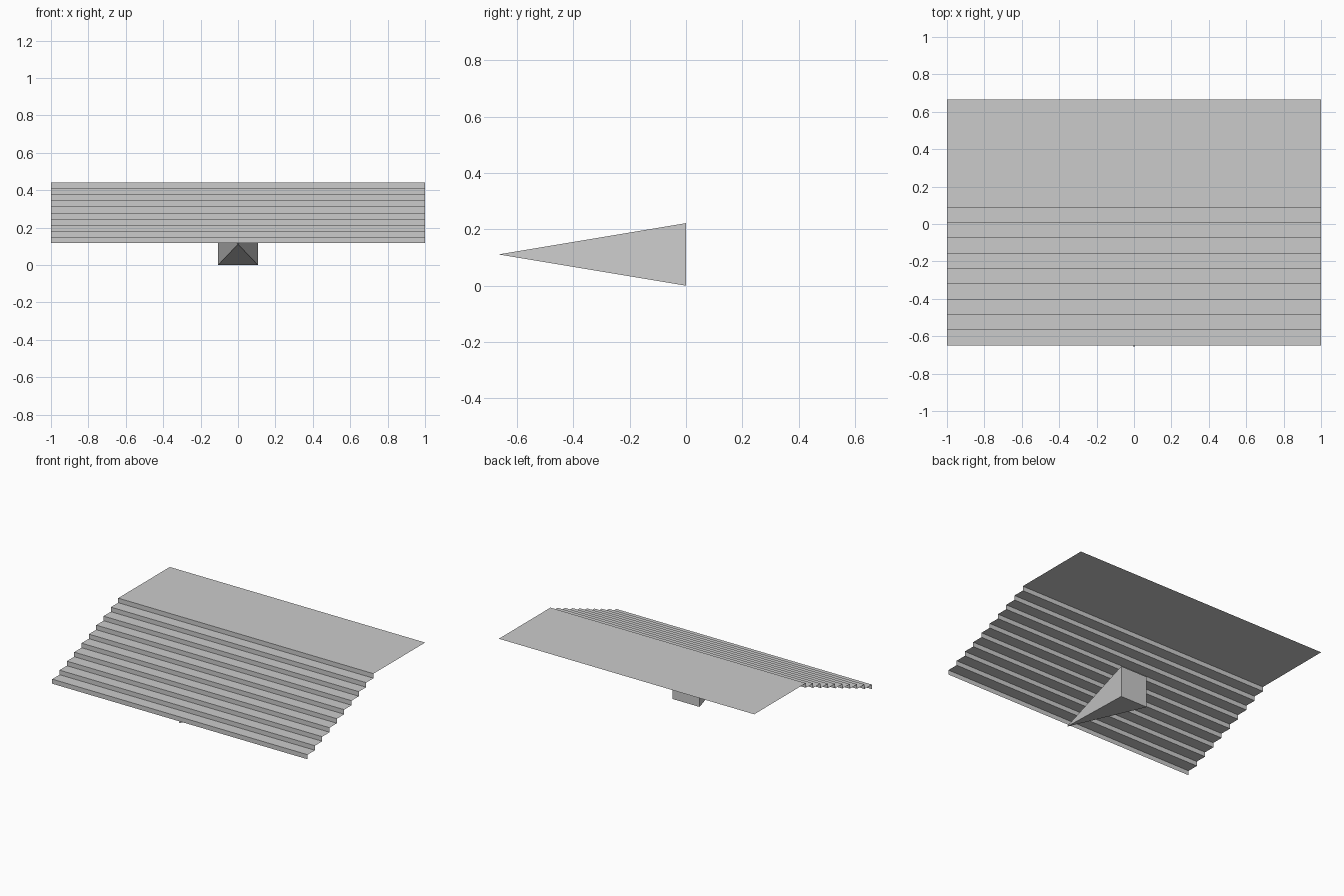
import bpy

if "Cube" in bpy.data.objects:
    bpy.data.objects.remove(bpy.data.objects["Cube"])


def make_object(name, verts, faces):
    mesh = bpy.data.meshes.new(name)
    mesh.from_pydata(verts, [], faces)
    mesh.update()
    obj = bpy.data.objects.new(name, mesh)
    bpy.context.collection.objects.link(obj)
    return obj


# Thin folded stair sheet: ten risers leading up to a wide landing
STEPS, FRONT, LANDING, BACK = 10, -0.65, 0.088, 0.665
LOW, HIGH = 0.117, 0.441
run = (LANDING - FRONT) / (STEPS - 1)
rise = (HIGH - LOW) / STEPS
profile = []
for i in range(STEPS):
    y = FRONT + i * run
    profile += [(y, LOW + i * rise), (y, LOW + (i + 1) * rise)]
profile.append((BACK, HIGH))
verts = [(x, y, z) for y, z in profile for x in (-1, 1)]
faces = [(2 * i, 2 * i + 1, 2 * i + 3, 2 * i + 2) for i in range(len(profile) - 1)]
make_object("stair_sheet", verts, faces)

# Square pyramid lying under the stairs, point to the front
W, TOP = 0.106, 0.222
make_object(
    "pointed_support",
    [(-W, 0, 0), (W, 0, 0), (W, 0, TOP), (-W, 0, TOP), (0, -0.665, TOP / 2)],
    [(3, 2, 1, 0), (0, 1, 4), (1, 2, 4), (2, 3, 4), (3, 0, 4)],
)
